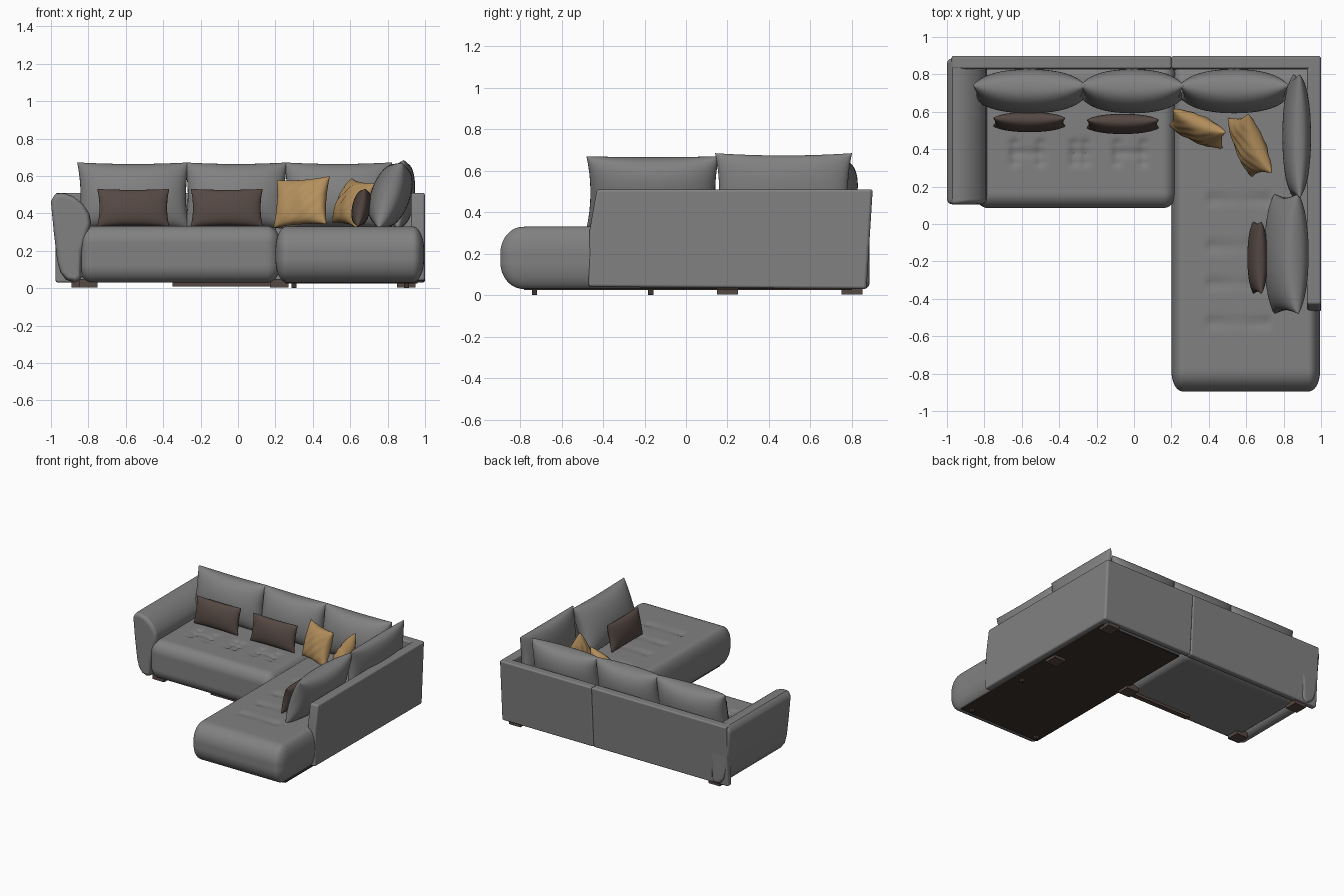
import bpy, bmesh, math
from mathutils import Vector

if "Cube" in bpy.data.objects:
    bpy.data.objects.remove(bpy.data.objects["Cube"], do_unlink=True)


def material(name, rgb):
    m = bpy.data.materials.new(name)
    m.use_nodes = True
    m.diffuse_color = (*rgb, 1)
    m.node_tree.nodes["Principled BSDF"].inputs["Base Color"].default_value = (*rgb, 1)
    return m


GREY = material("grey fabric", (0.22, 0.22, 0.22))
BROWN = material("brown fabric", (0.09, 0.065, 0.056))
TAN = material("tan fabric", (0.46, 0.28, 0.11))
DARK = material("dark underside", (0.045, 0.033, 0.027))


def finish(name, bm, mat, angle=40, bevel=0):
    bmesh.ops.recalc_face_normals(bm, faces=bm.faces)
    me = bpy.data.meshes.new(name)
    bm.to_mesh(me)
    bm.free()
    me.materials.append(mat)
    ob = bpy.data.objects.new(name, me)
    bpy.context.collection.objects.link(ob)
    bpy.ops.object.select_all(action='DESELECT')
    ob.select_set(True)
    bpy.context.view_layer.objects.active = ob
    bpy.ops.object.shade_smooth_by_angle(angle=math.radians(angle))
    if bevel:
        b = ob.modifiers.new("bevel", 'BEVEL')
        b.width, b.segments = bevel, 4
        b.limit_method, b.angle_limit = 'ANGLE', math.radians(40)
        b.harden_normals = True
    return ob


def soft_block(name, lo, hi, radius, creases, cuts=70):
    """Upholstered block: ellipsoidal corners, stitched creases on top."""
    lo, hi = Vector(lo), Vector(hi)
    bm = bmesh.new()
    bmesh.ops.create_cube(bm, size=1)
    bmesh.ops.subdivide_edges(bm, edges=bm.edges[:], cuts=cuts, use_grid_fill=True)
    for v in bm.verts:
        p = [lo[i] + (v.co[i] + 0.5) * (hi[i] - lo[i]) for i in range(3)]
        q = [min(max(p[i], lo[i] + radius[i]), hi[i] - radius[i]) for i in range(3)]
        d = Vector([(p[i] - q[i]) / radius[i] for i in range(3)])
        if d.length > 0:
            d.normalize()
        v.co = [q[i] + d[i] * radius[i] for i in range(3)]
        if v.co.z > hi.z - 0.03:
            for a, b in creases:
                a, b, c = Vector(a), Vector(b), v.co.xy
                t = max(0, min(1, (c - a).dot(b - a) / (b - a).length_squared))
                dist = (c - a - t * (b - a)).length
                depth = 0.005 + 0.008 * abs(2 * t - 1)   # deepest at the buttons
                v.co.z -= depth * math.exp(-(dist / 0.022) ** 2)
    return finish(name, bm, GREY)


def prism(name, profile, axis, start, end, mat, bevel):
    """Extrude a profile along x (profile is y,z) or along y (profile is x,z)."""
    bm = bmesh.new()
    place = lambda a, b, s: (s, a, b) if axis == 'x' else (a, s, b)
    rings = [[bm.verts.new(place(a, b, s)) for a, b in profile] for s in (start, end)]
    for r in rings:
        bm.faces.new(r)
    n = len(profile)
    for i in range(n):
        j = (i + 1) % n
        bm.faces.new((rings[0][i], rings[0][j], rings[1][j], rings[1][i]))
    return finish(name, bm, mat, bevel=bevel)


def box(name, lo, hi, mat):
    rect = [(lo[1], lo[2]), (hi[1], lo[2]), (hi[1], hi[2]), (lo[1], hi[2])]
    return prism(name, rect, 'x', lo[0], hi[0], mat, 0)


def pillow(name, mat, loc, size, yaw=0, lean=0, roll=0, pinch=0.06, wrinkle=0, n=28):
    """Stuffed cushion with pointed corners; faces -y before turning."""
    w, h, t = size
    bm = bmesh.new()
    for side in (-1, 1):
        grid = []
        for i in range(n + 1):
            row = []
            for j in range(n + 1):
                # cosine spacing keeps the rim round
                u, v = -math.cos(math.pi * i / n), -math.cos(math.pi * j / n)
                fu, fv = max(0, 1 - u * u), max(0, 1 - v * v)
                x = w / 2 * u * (1 - pinch * u * u * fv)
                z = h / 2 * v * (1 - pinch * v * v * fu)
                y = t / 2 * (fu * fv) ** 0.42
                y += wrinkle * fu * fv * math.sin(9 * u + 5 * v * side) * math.cos(6 * v - 3 * u)
                row.append(bm.verts.new((x, side * y, z)))
            grid.append(row)
        for i in range(n):
            for j in range(n):
                bm.faces.new((grid[i][j], grid[i + 1][j], grid[i + 1][j + 1], grid[i][j + 1]))
    bmesh.ops.remove_doubles(bm, verts=bm.verts, dist=0.0002)
    ob = finish(name, bm, mat, angle=75)
    ob.location = loc
    # roll in the pillow plane first, then lean back, then turn
    ob.rotation_mode = 'YXZ'
    ob.rotation_euler = (math.radians(-lean), math.radians(roll), math.radians(yaw))
    return ob


# Seat blocks with stitched creases
seat_creases = []
for cx in (-0.57, -0.29, -0.02):
    half = 0.03 if cx == -0.29 else 0.07
    seat_creases.append(((cx - half, 0.38), (cx + half, 0.38)))
    for s in (-1, 1):
        seat_creases.append(((cx + s * half, 0.33), (cx + s * half, 0.43)))
soft_block("seat", (-0.85, 0.085, 0.03), (0.225, 0.86, 0.332), (0.07, 0.08, 0.09), seat_creases)
chaise_creases = [((0.41, y), (0.71, y)) for y in (0.13, -0.12, -0.32, -0.53)]
soft_block("chaise", (0.2, -0.895, 0.03), (0.995, 0.86, 0.33), (0.06, 0.11, 0.13), chaise_creases)

# Back wall in two sections, side wall with a slanted front
back_profile = [(0.82, 0.03), (0.87, 0.03), (0.9, 0.51), (0.83, 0.51)]
prism("back_wall_long", back_profile, 'x', -0.975, 0.2, GREY, 0.012)
prism("back_wall_corner", back_profile, 'x', 0.2, 0.997, GREY, 0.012)
side_profile = [(-0.47, 0.04), (0.868, 0.03), (0.898, 0.51), (-0.43, 0.51), (-0.465, 0.31)]
prism("side_wall", side_profile, 'x', 0.925, 1.0, GREY, 0.014)

# Rolled arm
arm_profile = [(-0.88, 0.03), (-0.92, 0.045), (-0.95, 0.085), (-0.967, 0.15), (-0.985, 0.3),
               (-1.0, 0.46), (-0.993, 0.49), (-0.97, 0.507), (-0.93, 0.508), (-0.88, 0.49),
               (-0.83, 0.45), (-0.795, 0.4), (-0.785, 0.35), (-0.8, 0.3), (-0.83, 0.2),
               (-0.835, 0.06), (-0.85, 0.035)]
prism("arm", arm_profile, 'y', 0.105, 0.885, GREY, 0.03)

# Back cushions
for i, (x, w) in enumerate([(-0.56, 0.6), (-0.01, 0.55), (0.535, 0.58)]):
    pillow(f"back_cushion_{i + 1}", GREY, (x, 0.71, 0.495), (w, 0.36, 0.23), lean=10)
pillow("side_cushion_rear", GREY, (0.87, 0.47, 0.5), (0.66, 0.37, 0.15), yaw=-90, lean=5)
pillow("side_cushion_front", GREY, (0.815, -0.16, 0.495), (0.64, 0.37, 0.21), yaw=-90, lean=20)

# Lumbar pillows
for i, (loc, yaw) in enumerate([((-0.56, 0.545, 0.43), 0), ((-0.06, 0.535, 0.43), 0),
                                ((0.66, -0.18, 0.43), -90)]):
    pillow(f"lumbar_pillow_{i + 1}", BROWN, loc, (0.385, 0.205, 0.1), yaw=yaw, lean=12)

# Scatter pillows
pillow("scatter_pillow_1", TAN, (0.34, 0.51, 0.46), (0.31, 0.27, 0.12), -25, 18, -4, 0.1, 0.008)
pillow("scatter_pillow_2", TAN, (0.62, 0.42, 0.455), (0.34, 0.26, 0.13), -66, 24, 5, 0.1, 0.008)

# Underside panel and feet
box("underside_panel", (0.25, -0.78, 0.024), (0.96, 0.8, 0.032), DARK)
for i, (x, y) in enumerate([(-0.84, 0.8), (0.9, 0.8), (-0.8, 0.2), (0.9, 0.2), (0.22, 0.2)]):
    box(f"foot_{i + 1}", (x - 0.05, y - 0.05, 0.004), (x + 0.05, y + 0.05, 0.05), BROWN)
box("front_rail", (-0.35, 0.16, 0.01), (0.25, 0.2, 0.04), BROWN)
for i, (x, y) in enumerate([(0.3, -0.73), (0.9, -0.73), (0.9, -0.17)]):
    box(f"peg_{i + 1}", (x - 0.013, y - 0.013, 0), (x + 0.013, y + 0.013, 0.05), DARK)
